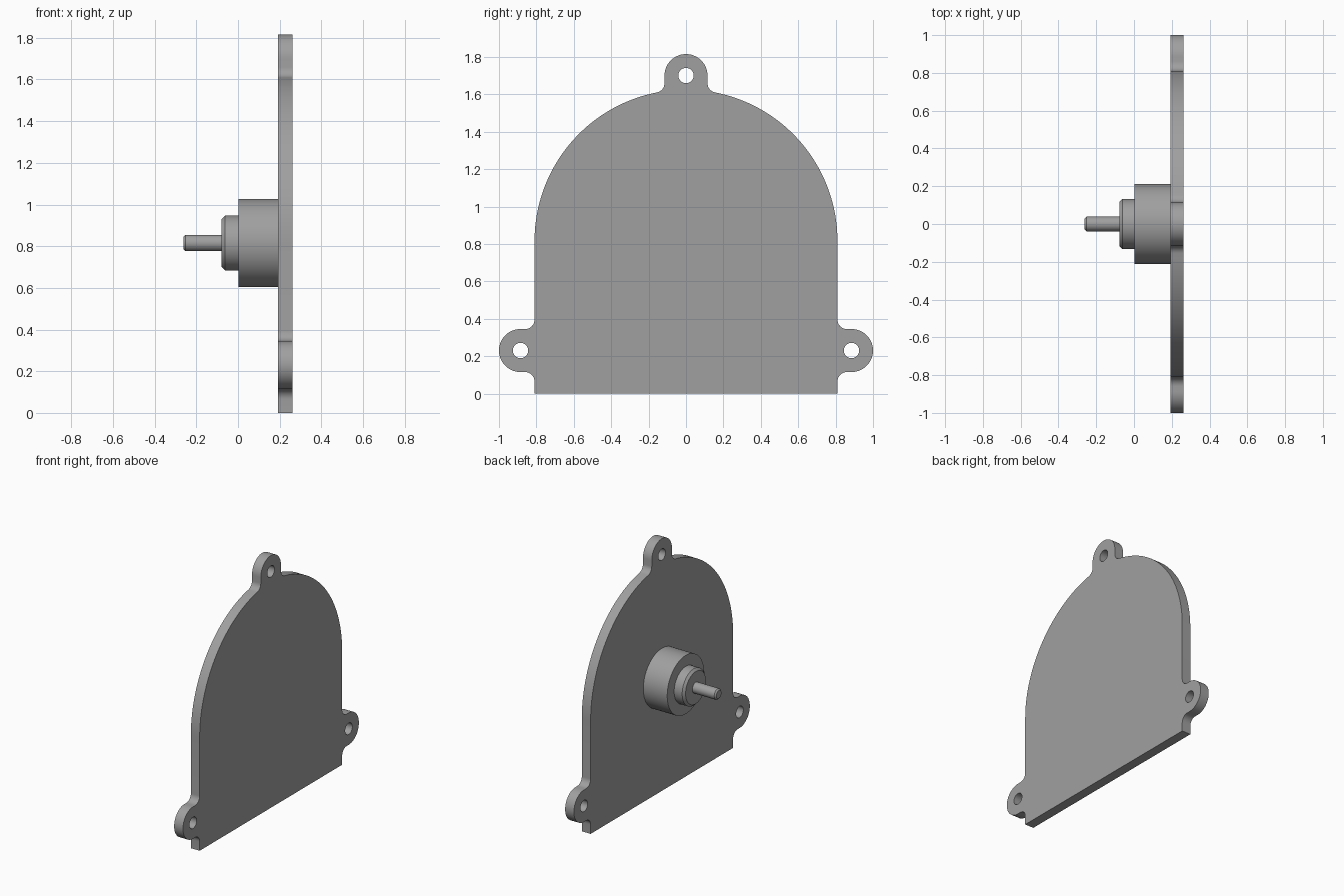
import bpy, bmesh
from math import sin, cos, pi, radians, atan2, sqrt
from mathutils import Vector

cube = bpy.data.objects.get("Cube")
if cube:
    bpy.data.objects.remove(cube, do_unlink=True)

grey = bpy.data.materials.new("plain grey")
grey.use_nodes = True
colour = (0.35, 0.35, 0.35, 1)
grey.diffuse_color = colour
grey.node_tree.nodes["Principled BSDF"].inputs["Base Color"].default_value = colour

BACK, FRONT = 0.192, 0.262      # plate thickness along x
AXIS_Z = 0.815                  # dome centre and spindle axis
R = 0.81                        # dome radius and half width
LUG, HOLE, FILLET = 0.115, 0.041, 0.05
LUG_Y, LUG_Z, TOP_Z = 0.885, 0.23, 1.70


def finish(bm, name):
    bmesh.ops.recalc_face_normals(bm, faces=bm.faces)
    mesh = bpy.data.meshes.new(name)
    bm.to_mesh(mesh)
    bm.free()
    obj = bpy.data.objects.new(name, mesh)
    bpy.context.collection.objects.link(obj)
    mesh.materials.append(grey)
    bpy.ops.object.select_all(action='DESELECT')
    obj.select_set(True)
    bpy.context.view_layer.objects.active = obj
    bpy.ops.object.shade_smooth_by_angle(angle=radians(30))


def arc(cy, cz, r, start, end, n):
    return [(cy + r * cos(start + (end - start) * i / n),
             cz + r * sin(start + (end - start) * i / n)) for i in range(n + 1)]


def loop(bm, points):
    verts = [bm.verts.new((BACK, y, z)) for y, z in points]
    return [bm.edges.new((a, verts[i - 1])) for i, a in enumerate(verts)]


# Half outline of the plate, from the bottom corner up to the top lug
fy = LUG + FILLET
fz = AXIS_Z + sqrt((R + FILLET) ** 2 - fy ** 2)
touch = atan2(fz - AXIS_Z, fy)
half = [(R, 0)]
half += arc(R + FILLET, LUG_Z - LUG - FILLET, FILLET, pi, pi / 2, 8)
half += arc(LUG_Y, LUG_Z, LUG, -pi / 2, pi / 2, 28)
half += arc(R + FILLET, LUG_Z + LUG + FILLET, FILLET, -pi / 2, -pi, 8)
half += arc(0, AXIS_Z, R, 0, touch, 40)
half += arc(fy, fz, FILLET, touch - pi, -pi, 8)[1:]
half += arc(0, TOP_Z, LUG, 0, pi / 2, 14)
outline = half + [(-y, z) for y, z in reversed(half[:-1])]

# Mounting plate with three lug holes
bm = bmesh.new()
edges = loop(bm, outline)
for cy, cz in ((0, TOP_Z), (LUG_Y, LUG_Z), (-LUG_Y, LUG_Z)):
    edges += loop(bm, arc(cy, cz, HOLE, 0, 2 * pi, 32)[:-1])
bmesh.ops.triangle_fill(bm, edges=edges, use_beauty=True, normal=Vector((1, 0, 0)))
result = bmesh.ops.extrude_face_region(bm, geom=bm.faces[:], use_keep_orig=True)
moved = [v for v in result["geom"] if isinstance(v, bmesh.types.BMVert)]
bmesh.ops.translate(bm, verts=moved, vec=(FRONT - BACK, 0, 0))
finish(bm, "mounting_plate")


def turned(name, start, end, radius, chamfer=0):
    """Solid of revolution along x, chamfered at its outer end."""
    profile = [(start, radius), (end + chamfer, radius)]
    if chamfer:
        profile.append((end, radius - chamfer))
    bm = bmesh.new()
    rings = [[bm.verts.new((x, y, z)) for y, z in arc(0, AXIS_Z, r, 0, 2 * pi, 64)[:-1]]
             for x, r in profile]
    for a, b in zip(rings, rings[1:]):
        for i in range(len(a)):
            bm.faces.new((a[i - 1], a[i], b[i], b[i - 1]))
    bm.faces.new(rings[0])
    bm.faces.new(rings[-1])
    finish(bm, name)


# Stepped spindle on the plate
turned("boss", BACK, 0.002, 0.211)
turned("collar", 0.002, -0.078, 0.132, 0.016)
turned("shaft", -0.078, -0.262, 0.039, 0.01)
